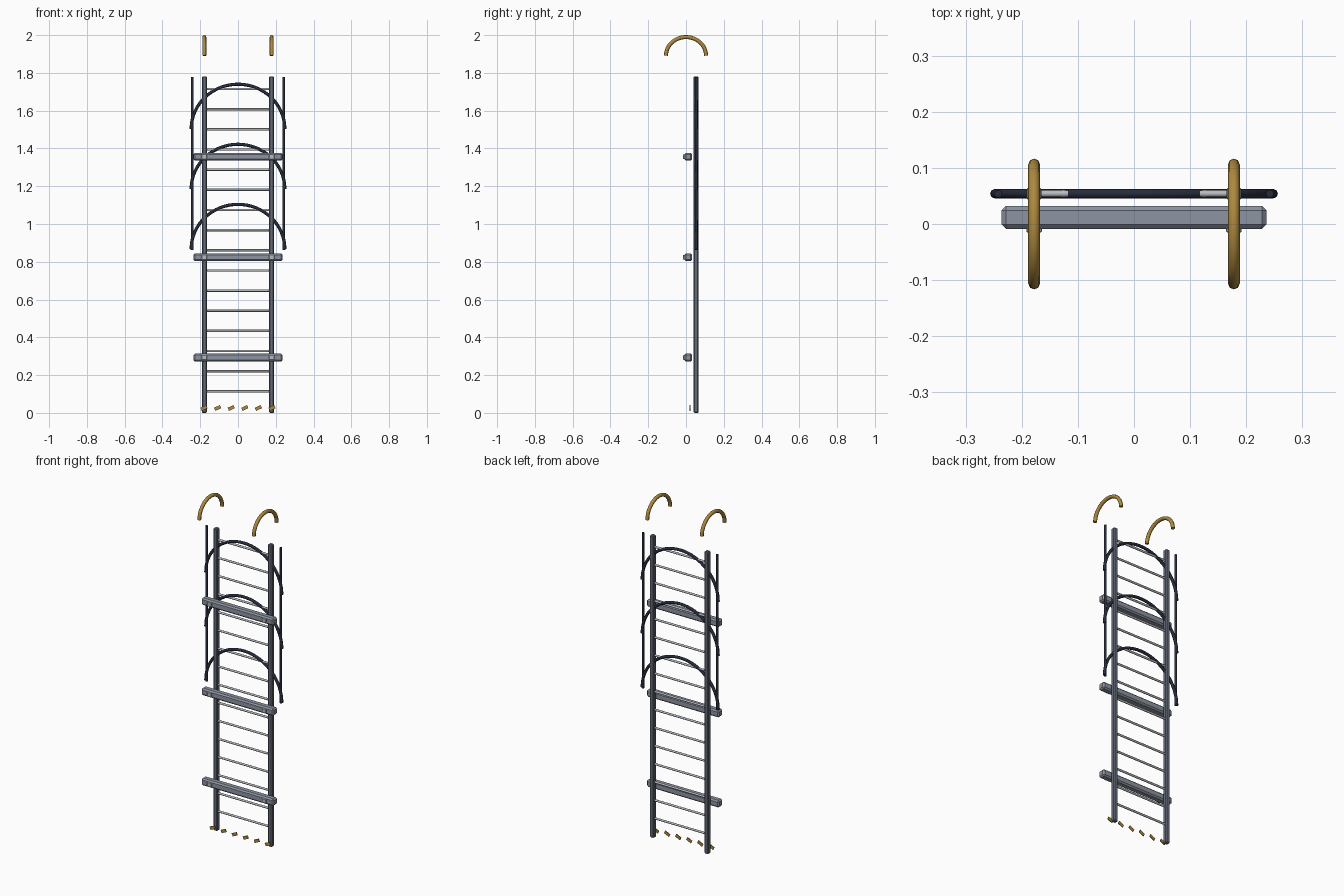
import bpy
from math import sin, cos, pi, radians

if "Cube" in bpy.data.objects:
    bpy.data.objects.remove(bpy.data.objects["Cube"])


def material(name, rgb):
    m = bpy.data.materials.new(name)
    m.diffuse_color = (*rgb, 1)
    m.use_nodes = True
    m.node_tree.nodes["Principled BSDF"].inputs["Base Color"].default_value = m.diffuse_color
    return m


SLATE = material("slate_metal", (0.13, 0.15, 0.19))
STEEL = material("steel", (0.27, 0.30, 0.36))
LIGHT = material("light_steel", (0.48, 0.50, 0.53))
DARK = material("dark_metal", (0.02, 0.025, 0.045))
GOLD = material("gold", (0.42, 0.25, 0.05))


def box(name, loc, size, mat, bevel=0.0, tilt=0.0):
    bpy.ops.mesh.primitive_cube_add(size=1, location=loc, rotation=(0, tilt, 0))
    ob = bpy.context.object
    ob.name = name
    ob.scale = size
    bpy.ops.object.transform_apply(location=False, rotation=False, scale=True)
    ob.data.materials.append(mat)
    if bevel:
        mod = ob.modifiers.new("chamfer", 'BEVEL')
        mod.width = bevel
        mod.segments = 1
    return ob


def tube(name, points, radius, mat):
    cu = bpy.data.curves.new(name, 'CURVE')
    cu.dimensions = '3D'
    cu.bevel_depth = radius
    cu.bevel_resolution = 2
    cu.use_fill_caps = True
    sp = cu.splines.new('POLY')
    sp.points.add(len(points) - 1)
    for p, co in zip(sp.points, points):
        p.co = (*co, 1)
    ob = bpy.data.objects.new(name, cu)
    bpy.context.collection.objects.link(ob)
    bpy.ops.object.select_all(action='DESELECT')
    ob.select_set(True)
    bpy.context.view_layer.objects.active = ob
    bpy.ops.object.convert(target='MESH')
    ob = bpy.context.object
    ob.name = name
    ob.data.materials.clear()
    ob.data.materials.append(mat)
    bpy.ops.object.shade_smooth_by_angle(angle=radians(50))
    return ob


Y = 0.054                       # depth of the ladder plane
ARC = [pi * i / 32 for i in range(33)]

for side, s in (("left", -1), ("right", 1)):
    # Main rails
    box(f"rail_{side}", (0.178 * s, Y, 0.891), (0.027, 0.026, 1.782), SLATE, 0.005)
    # Safety cage uprights
    tube(f"cage_upright_{side}", [(0.242 * s, Y, 0.862), (0.242 * s, Y, 1.778)], 0.007, DARK)
    # Top hooks, arching front to back
    tube(f"hook_{side}", [(0.178 * s, 0.106 * cos(a), 1.891 + 0.0985 * sin(a)) for a in ARC],
         0.0105, GOLD)

# Rungs
for i in range(16):
    z = 0.114 + 0.1067 * i
    tube(f"rung_{i + 1}", [(-0.178, Y, z), (0.178, Y, z)], 0.0062, LIGHT)

# Cage hoops
for i, z in enumerate((0.866, 1.184, 1.502)):
    tube(f"cage_hoop_{i + 1}", [(0.248 * cos(a), Y, z + 0.238 * sin(a)) for a in ARC], 0.0085, DARK)

# Stand-off crossbars with square bolt plates
for i, z in enumerate((0.293, 0.824, 1.356)):
    box(f"crossbar_{i + 1}", (0, 0.012, z), (0.472, 0.041, 0.042), STEEL, 0.008)
    for side, s in (("left", -1), ("right", 1)):
        box(f"bolt_plate_{side}_{i + 1}", (0.178 * s, -0.008, z), (0.028, 0.014, 0.026), LIGHT, 0.002)

# Slanted warning chips along the foot
for i in range(6):
    box(f"foot_chip_{i + 1}", (-0.18 + 0.072 * i, 0.021, 0.026), (0.034, 0.004, 0.018),
        GOLD, tilt=radians(-25))
